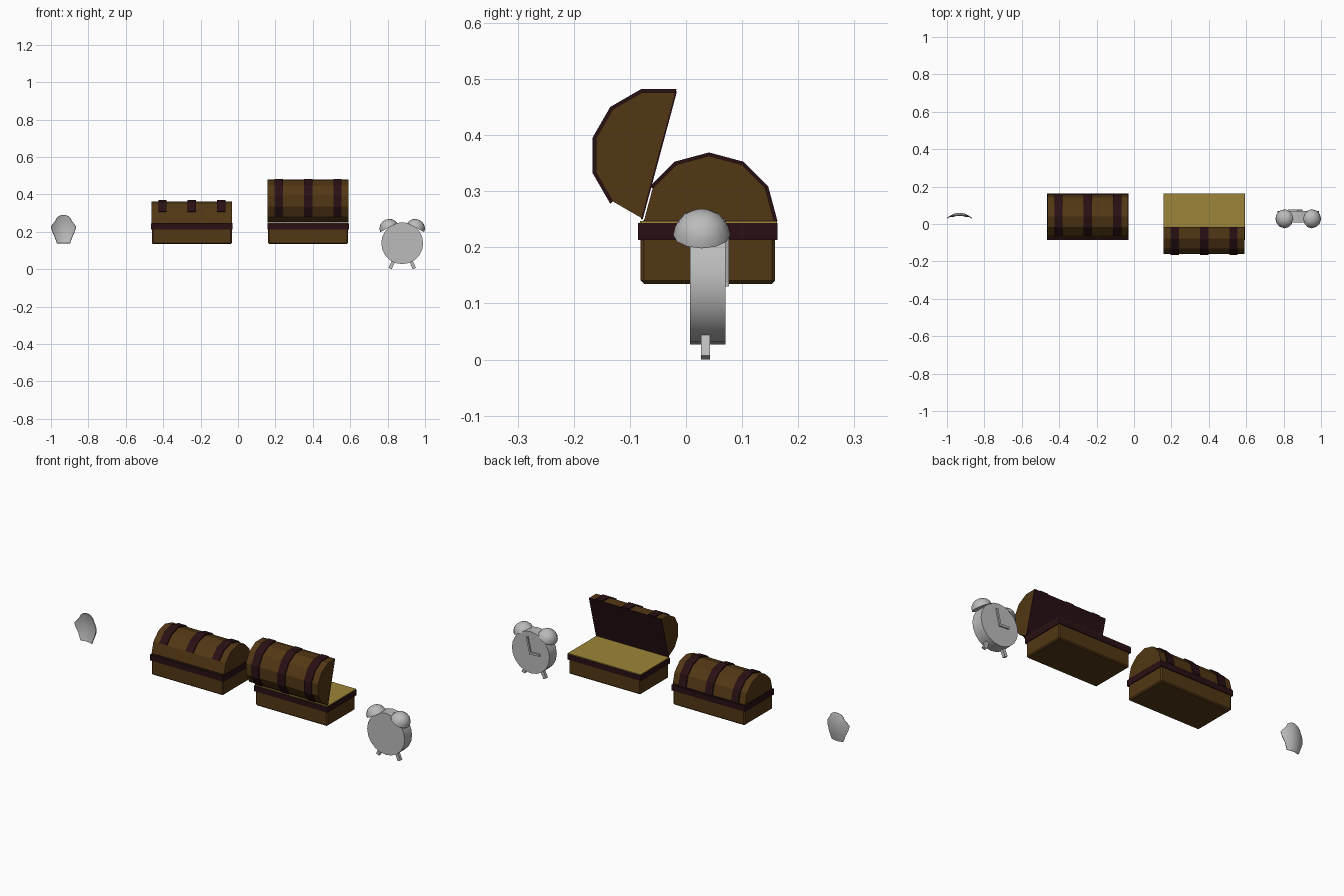
import bpy, bmesh, math
from mathutils import Matrix, Vector

if "Cube" in bpy.data.objects:
    bpy.data.objects.remove(bpy.data.objects["Cube"])


def material(name, rgb):
    m = bpy.data.materials.new(name)
    m.diffuse_color = (*rgb, 1)
    m.use_nodes = True
    m.node_tree.nodes["Principled BSDF"].inputs["Base Color"].default_value = m.diffuse_color
    return m


WOOD = material("brown wood", (0.085, 0.038, 0.007))
DARK = material("dark trim", (0.022, 0.005, 0.007))
GOLD = material("gold fill", (0.34, 0.235, 0.04))
GREY = material("plain grey", (0.5, 0.5, 0.5))


def finish(name, bm, mat, smooth=False):
    bmesh.ops.recalc_face_normals(bm, faces=bm.faces)
    me = bpy.data.meshes.new(name)
    bm.to_mesh(me)
    bm.free()
    me.materials.append(mat)
    ob = bpy.data.objects.new(name, me)
    bpy.context.collection.objects.link(ob)
    if smooth:
        bpy.ops.object.select_all(action='DESELECT')
        ob.select_set(True)
        bpy.context.view_layer.objects.active = ob
        bpy.ops.object.shade_smooth_by_angle(angle=math.radians(40))
    return ob


def box(name, center, size, mat, tilt=0, bevel=0):
    """Box, optionally tilted about the y axis."""
    bm = bmesh.new()
    m = (Matrix.Translation(center) @ Matrix.Rotation(tilt, 4, 'Y')
         @ Matrix.Diagonal((*size, 1)))
    bmesh.ops.create_cube(bm, size=1, matrix=m)
    if bevel:
        bmesh.ops.bevel(bm, geom=bm.edges[:], offset=bevel, segments=1, affect='EDGES')
    return finish(name, bm, mat)


def extrude_x(name, profile, x0, x1, mat, matrix):
    """Extrude a (y, z) outline along x, then move it with matrix."""
    bm = bmesh.new()
    f = bm.faces.new([bm.verts.new((x0, y, z)) for y, z in profile])
    r = bmesh.ops.extrude_face_region(bm, geom=[f])
    bmesh.ops.translate(bm, vec=(x1 - x0, 0, 0),
                        verts=[v for v in r["geom"] if isinstance(v, bmesh.types.BMVert)])
    bm.transform(matrix)
    return finish(name, bm, mat)


def arc(radius, first=0, last=6):
    return [(0.041 + radius * math.cos(math.radians(30 * i)),
             0.247 + radius * math.sin(math.radians(30 * i))) for i in range(first, last + 1)]


def chest(label, cx, opening):
    # base and rim
    box(label + "_base", (cx, 0.039, 0.19), (0.428, 0.24, 0.11), WOOD, bevel=0.006)
    box(label + "_rim", (cx, 0.039, 0.228), (0.437, 0.249, 0.03), DARK)
    if opening:
        box(label + "_gold_fill", (cx, 0.04, 0.244), (0.434, 0.244, 0.006), GOLD)
    # lid turns about the hinge at the -y edge
    hinge = Vector((0, -0.08, 0.247))
    m = (Matrix.Translation((cx, 0, 0)) @ Matrix.Translation(hinge)
         @ Matrix.Rotation(math.radians(opening), 4, 'X') @ Matrix.Translation(-hinge))
    extrude_x(label + "_lid", arc(0.116), -0.216, 0.216, WOOD, m)
    extrude_x(label + "_lid_lining", [(-0.077, 0.245), (0.159, 0.245), (0.159, 0.248), (-0.077, 0.248)],
              -0.2165, 0.2165, DARK, m)
    # straps stop one facet short of the hinge
    for i, x in enumerate((-0.157, 0, 0.157)):
        strap = arc(0.122, 0, 5) + arc(0.112, 0, 5)[::-1]
        extrude_x(f"{label}_strap_{i}", strap, x - 0.022, x + 0.022, DARK, m)


chest("closed_chest", -0.247, 0)
chest("open_chest", 0.375, 75)

# alarm clock body
CX, CZ = 0.878, 0.139
bm = bmesh.new()
bmesh.ops.create_cone(bm, cap_ends=True, segments=20, radius1=0.112, radius2=0.112, depth=0.063,
                      matrix=Matrix.Translation((CX, 0.0385, CZ)) @ Matrix.Rotation(math.pi / 2, 4, 'X'))
finish("clock_body", bm, GREY, True)

for side, s in (("left", -1), ("right", 1)):
    # bell: half sphere, flat side toward the body
    bm = bmesh.new()
    bmesh.ops.create_uvsphere(bm, u_segments=12, v_segments=8, radius=0.051)
    bmesh.ops.bisect_plane(bm, geom=bm.verts[:] + bm.edges[:] + bm.faces[:], dist=1e-5,
                           plane_co=(0, 0, 0), plane_no=(0, 0, 1), clear_inner=True)
    bmesh.ops.holes_fill(bm, edges=[e for e in bm.edges if e.is_boundary], sides=0)
    bm.transform(Matrix.Translation((CX + s * 0.072, 0.028, 0.222))
                 @ Matrix.Rotation(s * math.radians(28), 4, 'Y') @ Matrix.Diagonal((1, 1, 0.9, 1)))
    finish(side + "_bell", bm, GREY, True)
    # foot
    box(side + "_foot", (CX + s * 0.056, 0.035, 0.023), (0.018, 0.016, 0.042), GREY,
        tilt=-s * math.radians(24))

# clock hands on the +y face
box("minute_hand", (CX + 0.009, 0.0735, 0.177), (0.01, 0.007, 0.088), GREY, tilt=math.radians(13))
box("hour_hand", (CX - 0.025, 0.0735, 0.138), (0.06, 0.007, 0.012), GREY, tilt=math.radians(3))

# curved plate: rows of (z, half width), bowed toward +y
rows = [(0.138, 0.035), (0.175, 0.049), (0.205, 0.062), (0.228, 0.067), (0.242, 0.058),
        (0.256, 0.045), (0.273, 0.038), (0.284, 0.026), (0.29, 0.01)]
bm = bmesh.new()
grid = []
for z, w in rows:
    row = []
    for i in range(9):
        x = w * (i / 4 - 1)
        y = 0.06 - 0.027 * (x / 0.067) ** 2 - 0.012 * ((z - 0.215) / 0.077) ** 2
        row.append(bm.verts.new((-0.933 + x, y, z)))
    grid.append(row)
for a, b in zip(grid, grid[1:]):
    for i in range(8):
        bm.faces.new((a[i], a[i + 1], b[i + 1], b[i]))
bmesh.ops.recalc_face_normals(bm, faces=bm.faces)
bmesh.ops.solidify(bm, geom=bm.faces[:], thickness=0.004)
finish("curved_plate", bm, GREY, True)
